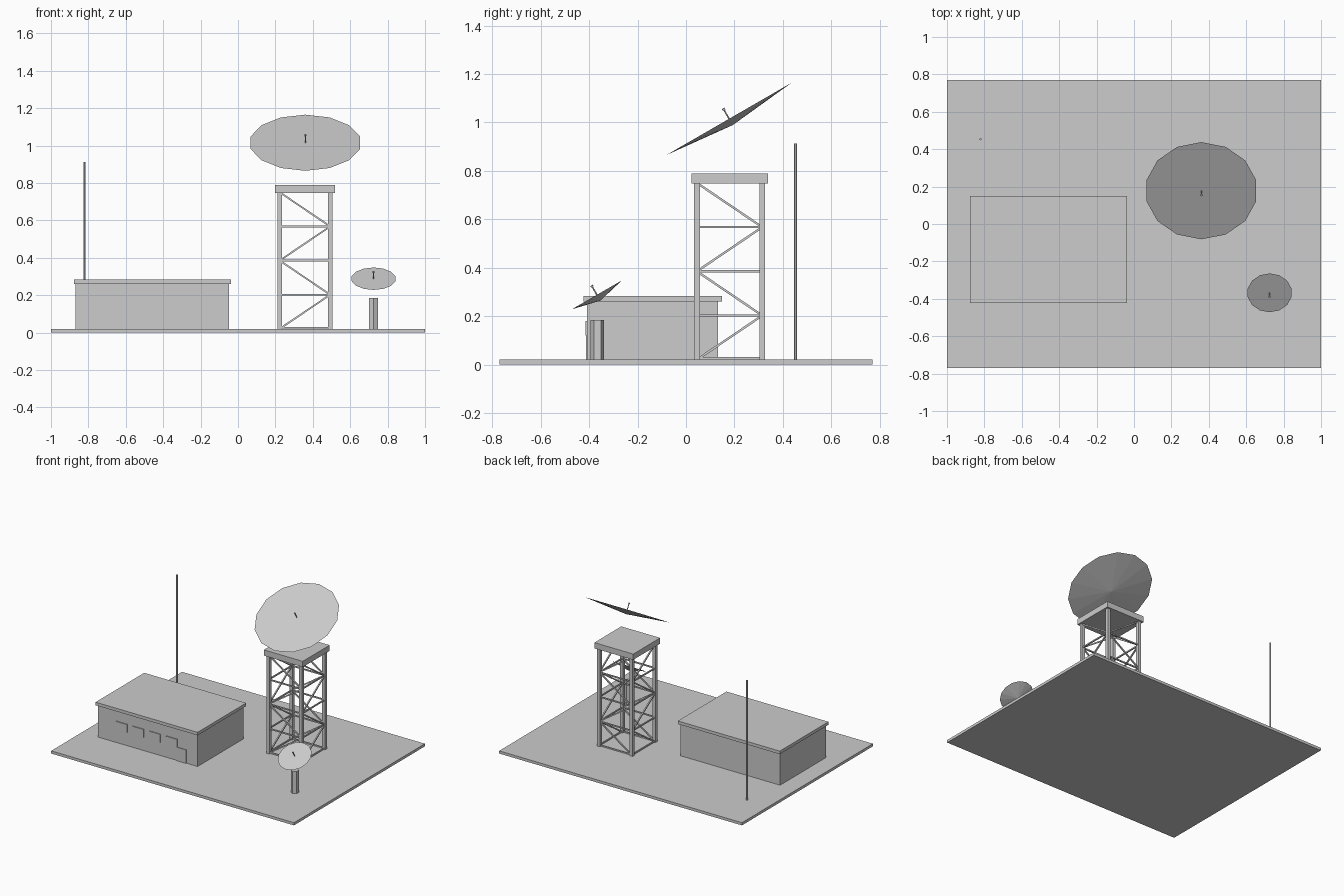
import bpy, math
from mathutils import Vector

if "Cube" in bpy.data.objects:
    bpy.data.objects.remove(bpy.data.objects["Cube"])

grey = bpy.data.materials.new("light_grey")
grey.diffuse_color = (0.604, 0.604, 0.604, 1)
grey.use_nodes = True
grey.node_tree.nodes["Principled BSDF"].inputs["Base Color"].default_value = grey.diffuse_color


def finish(name):
    ob = bpy.context.object
    ob.name = name
    ob.data.materials.append(grey)
    return ob


def box(name, x0, x1, y0, y1, z0, z1):
    bpy.ops.mesh.primitive_cube_add(size=1, location=((x0 + x1) / 2, (y0 + y1) / 2, (z0 + z1) / 2))
    ob = finish(name)
    ob.scale = (x1 - x0, y1 - y0, z1 - z0)
    return ob


def rod(name, a, b, r, sides=6):
    a, b = Vector(a), Vector(b)
    d = b - a
    bpy.ops.mesh.primitive_cylinder_add(vertices=sides, radius=r, depth=d.length, location=(a + b) / 2)
    ob = finish(name)
    if math.hypot(d.x, d.y) > 1e-6:
        ob.rotation_euler = d.to_track_quat('Z', 'Y').to_euler()
    return ob


def beam(name, a, b, t):
    # square bar between two points
    a, b = Vector(a), Vector(b)
    d = b - a
    bpy.ops.mesh.primitive_cube_add(size=1, location=(a + b) / 2)
    ob = finish(name)
    ob.scale = (t, t, d.length)
    ob.rotation_euler = d.to_track_quat('Z', 'Y').to_euler()


def dish(name, centre, radius, depth, feed):
    # shallow reflector tilted 30 degrees to the front, with its feed
    c = Vector(centre)
    n = Vector((0, -0.5, math.sqrt(0.75)))
    bpy.ops.mesh.primitive_cone_add(vertices=14, radius1=0, radius2=radius, depth=depth,
                                    location=c - n * depth / 2, rotation=(math.radians(30), 0, 0))
    finish(name + "_reflector")
    rod(name + "_feed", c, c + n * feed, 0.003)
    rod(name + "_feed_tip", c + n * (feed - 0.008), c + n * feed, 0.006)


# Ground slab
box("ground_slab", -1, 1, -0.77, 0.77, 0, 0.02)

# Building with roof, door and windows
box("building_walls", -0.868, -0.047, -0.408, 0.132, 0.02, 0.26)
box("building_roof", -0.877, -0.037, -0.423, 0.149, 0.26, 0.283)
box("door", -0.22, -0.14, -0.413, -0.406, 0.02, 0.12)
for i in range(4):
    x = -0.67 + i * 0.137
    box("window", x - 0.045, x + 0.045, -0.415, -0.406, 0.12, 0.18)

# Lattice tower: legs, platform, rails and zigzag braces
CX, CY, H = 0.358, 0.18, 0.135
BASE, STEP = 0.02, 0.1825
for sx in (-1, 1):
    for sy in (-1, 1):
        x, y = CX + sx * H, CY + sy * H
        box("tower_leg", x - 0.012, x + 0.012, y - 0.012, y + 0.012, BASE, 0.75)
box("tower_platform", CX - 0.16, CX + 0.16, CY - 0.158, CY + 0.158, 0.747, 0.79)
for s in (-1, 1):
    for k in range(4):
        z0, z1 = BASE + k * STEP, BASE + (k + 1) * STEP
        e = -H if k % 2 == 0 else H
        zr = max(z0, 0.026)
        beam("tower_rail", (CX - H, CY + s * H, zr), (CX + H, CY + s * H, zr), 0.009)
        beam("tower_rail", (CX + s * H, CY - H, zr), (CX + s * H, CY + H, zr), 0.009)
        beam("tower_brace", (CX + e, CY + s * H, z0), (CX - e, CY + s * H, z1), 0.009)
        beam("tower_brace", (CX + s * H, CY + e, z0), (CX + s * H, CY - e, z1), 0.009)

# Dishes
dish("large_dish", (0.36, 0.178, 1.015), 0.3, 0.03, 0.05)
dish("small_dish", (0.725, -0.368, 0.288), 0.12, 0.028, 0.045)
rod("small_dish_pedestal", (0.725, -0.366, 0.02), (0.725, -0.366, 0.185), 0.028)

# Antenna mast
rod("antenna_mast", (-0.82, 0.453, 0.02), (-0.82, 0.453, 0.912), 0.006)
